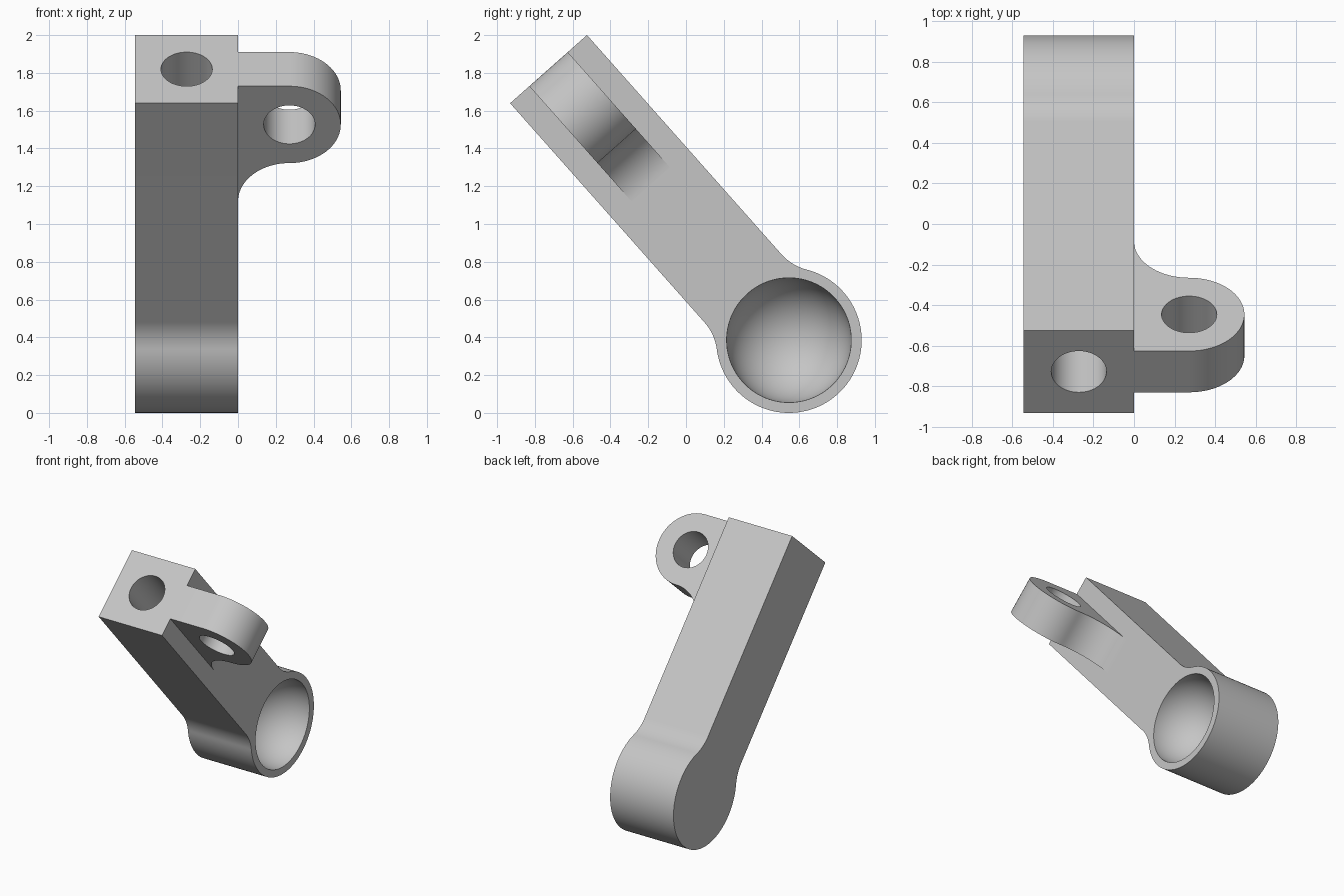
import bpy, bmesh, math
from mathutils import Matrix, Vector

cube = bpy.data.objects.get("Cube")
if cube:
    bpy.data.objects.remove(cube, do_unlink=True)

# Working frame: x across the arm, y along it toward the socket, z through it
LENGTH, HALF, SOCKET_R, FILLET = 1.918, 0.272, 0.385, 0.27
WIDTH = 2 * HALF
TILT = math.atan2(-0.748, 0.6635)
FRAME = Matrix.Translation((0, 0.545, 0.385)) @ Matrix.Rotation(TILT, 4, 'X')

grey = bpy.data.materials.new("Light grey")
grey.use_nodes = True
grey.diffuse_color = (0.56, 0.56, 0.56, 1)
grey.node_tree.nodes["Principled BSDF"].inputs["Base Color"].default_value = grey.diffuse_color


def arc(cx, cy, r, a0, a1, n):
    return [(cx + r * math.cos(a0 + (a1 - a0) * i / n),
             cy + r * math.sin(a0 + (a1 - a0) * i / n)) for i in range(n + 1)]


def to_object(name, bm):
    bmesh.ops.recalc_face_normals(bm, faces=bm.faces)
    mesh = bpy.data.meshes.new(name)
    bm.to_mesh(mesh)
    bm.free()
    mesh.materials.append(grey)
    obj = bpy.data.objects.new(name, mesh)
    obj.matrix_world = FRAME
    bpy.context.collection.objects.link(obj)
    return obj


def prism(name, points, depth):
    bm = bmesh.new()
    face = bm.faces.new([bm.verts.new(p) for p in points])
    ext = bmesh.ops.extrude_face_region(bm, geom=[face])
    moved = [v for v in ext["geom"] if isinstance(v, bmesh.types.BMVert)]
    bmesh.ops.translate(bm, verts=moved, vec=Vector(depth))
    return to_object(name, bm)


def drill(name, centre, axis, radius, depth):
    bm = bmesh.new()
    place = Matrix.Translation(centre) @ Vector(axis).to_track_quat('Z', 'Y').to_matrix().to_4x4()
    bmesh.ops.create_cone(bm, cap_ends=True, segments=64, radius1=radius,
                          radius2=radius, depth=depth, matrix=place)
    return to_object(name, bm)


def cut(target, cutter):
    bpy.context.view_layer.update()
    mod = target.modifiers.new("cut", 'BOOLEAN')
    mod.operation, mod.solver, mod.object = 'DIFFERENCE', 'EXACT', cutter
    bpy.ops.object.select_all(action='DESELECT')
    bpy.context.view_layer.objects.active = target
    target.select_set(True)
    bpy.ops.object.modifier_apply(modifier=mod.name)
    bpy.data.objects.remove(cutter, do_unlink=True)


# Arm: straight bar blended into a round socket housing
rise = HALF + FILLET
run = math.sqrt((SOCKET_R + FILLET) ** 2 - rise ** 2)
turn = math.atan2(rise, run)
upper = [(-LENGTH, HALF)]
upper += arc(-run, rise, FILLET, -math.pi / 2, -turn, 16)
upper += arc(0, 0, SOCKET_R, math.pi - turn, 0, 48)[1:]
outline = upper + [(y, -z) for y, z in reversed(upper[:-1])]
arm = prism("arm", [(-WIDTH, y, z) for y, z in outline], (WIDTH, 0, 0))

# Round socket in the left face
bm = bmesh.new()
bmesh.ops.create_uvsphere(bm, u_segments=96, v_segments=47, radius=0.33,
                          matrix=Matrix.Rotation(math.pi / 2, 4, 'Y'))
cut(arm, to_object("socket_cutter", bm))

# Blind hole in the free end
cut(arm, drill("end_hole_cutter", (-HALF, -LENGTH, 0), (0, 1, 0), HALF / 2, 2 * WIDTH))

# Side lug: rounded plate, flush with the free end, with a filleted root
mid = -LENGTH + HALF
lug_outline = [(0, -LENGTH)]
lug_outline += arc(HALF, mid, HALF, -math.pi / 2, math.pi / 2, 48)
lug_outline += arc(HALF, mid + WIDTH, HALF, -math.pi / 2, -math.pi, 24)[1:]
lug = prism("side_lug", [(x, y, -HALF / 2) for x, y in lug_outline], (0, 0, HALF))
cut(lug, drill("lug_hole_cutter", (HALF, mid, 0), (0, 0, 1), HALF / 2, 1))

for obj in (arm, lug):
    bpy.ops.object.select_all(action='DESELECT')
    bpy.context.view_layer.objects.active = obj
    obj.select_set(True)
    bpy.ops.object.shade_smooth_by_angle(angle=math.radians(30))
